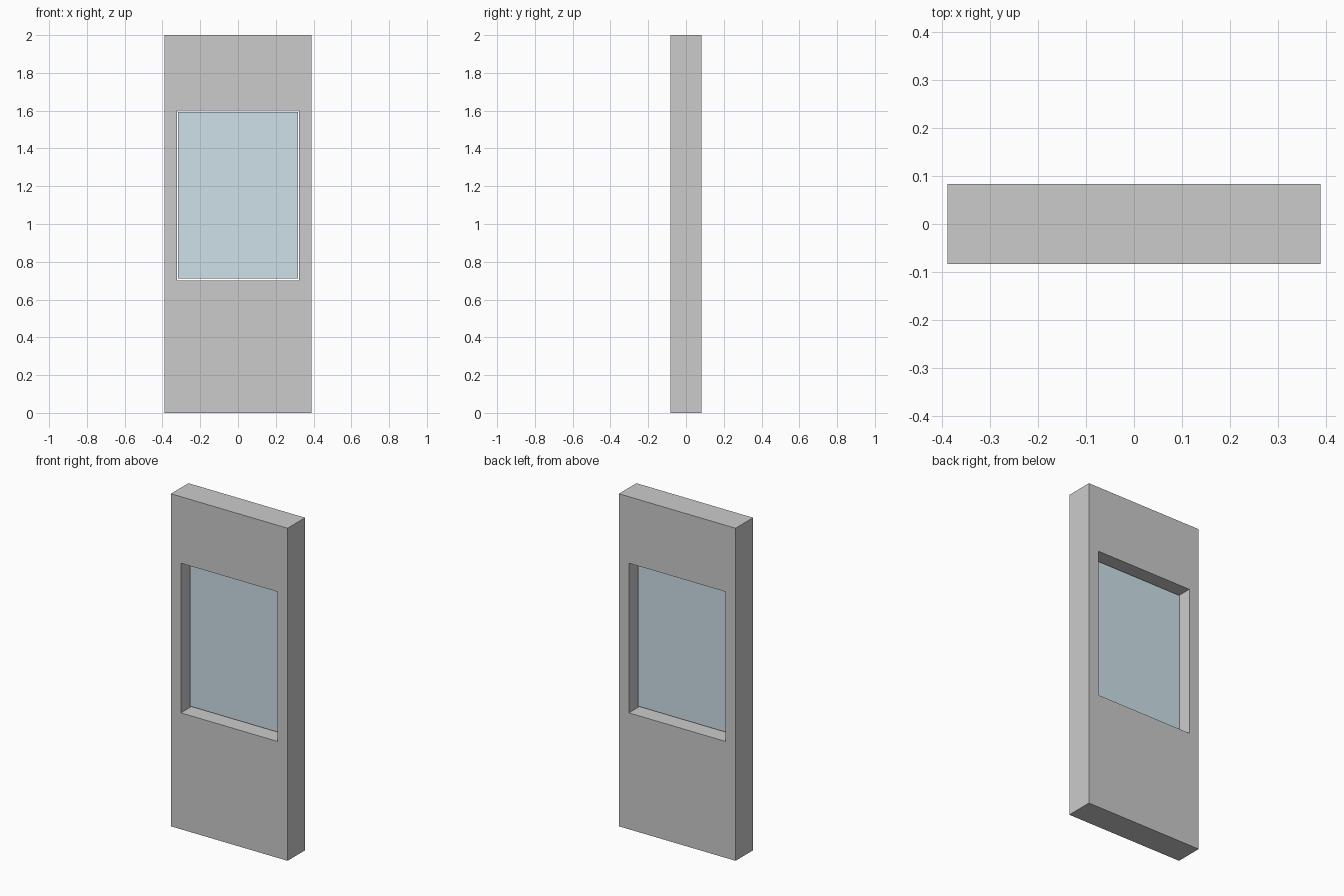
import bpy

if "Cube" in bpy.data.objects:
    bpy.data.objects.remove(bpy.data.objects["Cube"])

HALF_W, HALF_D, HEIGHT = 0.388, 0.083, 2.0
INNER = 0.322          # inner face of the side posts
SILL, HEAD = 0.70, 1.60  # window opening


def box(name, x0, x1, y0, y1, z0, z1):
    bpy.ops.mesh.primitive_cube_add(
        size=1, location=((x0 + x1) / 2, (y0 + y1) / 2, (z0 + z1) / 2))
    ob = bpy.context.object
    ob.name = name
    ob.scale = (x1 - x0, y1 - y0, z1 - z0)
    bpy.ops.object.transform_apply(location=False, rotation=False, scale=True)
    return ob


# Side posts, full height
box("left_post", -HALF_W, -INNER, -HALF_D, HALF_D, 0, HEIGHT)
box("right_post", INNER, HALF_W, -HALF_D, HALF_D, 0, HEIGHT)

# Solid panels below and above the window
box("lower_panel", -INNER, INNER, -HALF_D, HALF_D, 0, SILL)
box("upper_panel", -INNER, INNER, -HALF_D, HALF_D, HEAD, HEIGHT)

# Thin pane in the middle of the depth, with a small gap all round
pane = box("glass_pane", -0.317, 0.317, -0.005, 0.005, 0.712, 1.594)
glass = bpy.data.materials.new("pale_blue_glass")
glass.diffuse_color = (0.62, 0.75, 0.82, 1)
glass.use_nodes = True
glass.node_tree.nodes["Principled BSDF"].inputs["Base Color"].default_value = glass.diffuse_color
pane.data.materials.append(glass)
